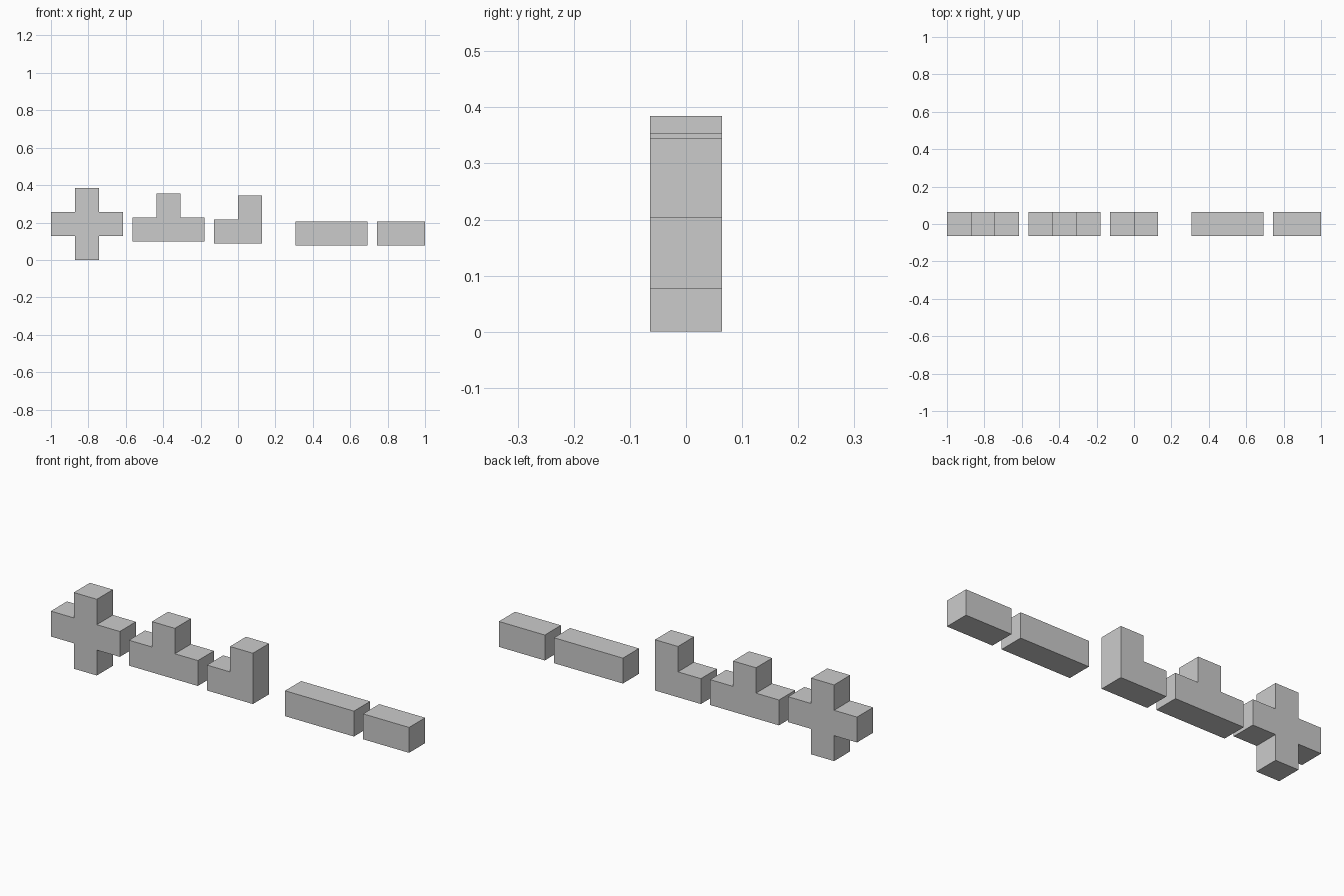
import bpy, bmesh

if "Cube" in bpy.data.objects:
    bpy.data.objects.remove(bpy.data.objects["Cube"])

U = 2 / 15.6  # edge length of one grid cell

def extruded_block(name, outline, left, bottom):
    """Extrude an outline (in cells, x/z plane) to one cell depth, centred on y."""
    bm = bmesh.new()
    face = bm.faces.new([bm.verts.new((x * U, -U / 2, z * U)) for x, z in outline])
    ext = bmesh.ops.extrude_face_region(bm, geom=[face], use_keep_orig=True)
    moved = [g for g in ext["geom"] if isinstance(g, bmesh.types.BMVert)]
    bmesh.ops.translate(bm, verts=moved, vec=(0, U, 0))
    bmesh.ops.recalc_face_normals(bm, faces=bm.faces[:])
    mesh = bpy.data.meshes.new(name)
    bm.to_mesh(mesh)
    bm.free()
    obj = bpy.data.objects.new(name, mesh)
    obj.location = (-1 + left * U, 0, bottom)
    bpy.context.collection.objects.link(obj)

def bar(length):
    return [(0, 0), (length, 0), (length, 1), (0, 1)]

# Four-armed cross
cross = [(1, 0), (2, 0), (2, 1), (3, 1), (3, 2), (2, 2),
         (2, 3), (1, 3), (1, 2), (0, 2), (0, 1), (1, 1)]
extruded_block("cross_block", cross, 0, 0)

# Three-armed tee
tee = [(0, 0), (3, 0), (3, 1), (2, 1), (2, 2), (1, 2), (1, 1), (0, 1)]
extruded_block("tee_block", tee, 3.4, 0.098)

# Corner elbow
elbow = [(0, 0), (2, 0), (2, 2), (1, 2), (1, 1), (0, 1)]
extruded_block("elbow_block", elbow, 6.8, 0.089)

# Straight bars
extruded_block("long_bar", bar(3), 10.2, 0.076)
extruded_block("short_bar", bar(2), 13.6, 0.076)
